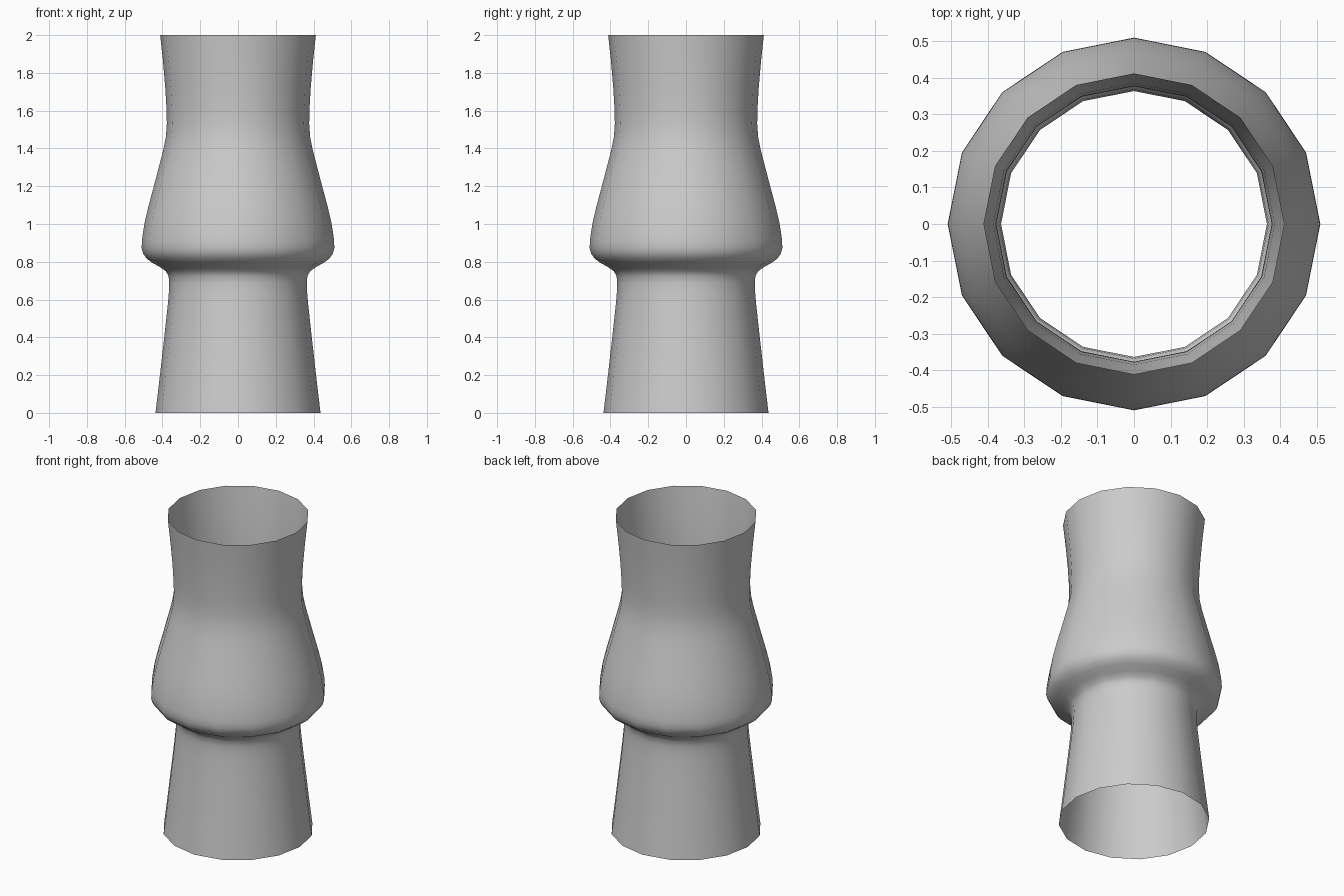
import bpy
import bmesh
from math import cos, sin, tau

SIDES = 16

# Tube profile: (radius, height) from the bottom rim to the top rim
PROFILE = [
    (0.437, 0.0), (0.419, 0.15), (0.402, 0.3), (0.385, 0.45), (0.371, 0.58),
    (0.365, 0.65), (0.364, 0.69), (0.368, 0.725), (0.382, 0.75),
    (0.413, 0.772), (0.455, 0.795), (0.485, 0.818), (0.502, 0.843),
    (0.510, 0.872), (0.509, 0.91), (0.502, 0.96), (0.492, 1.02),
    (0.470, 1.11), (0.443, 1.21), (0.417, 1.31), (0.396, 1.39),
    (0.382, 1.46), (0.377, 1.53), (0.378, 1.6), (0.385, 1.72),
    (0.397, 1.86), (0.412, 2.0),
]

# Open tube: one ring per profile point, bridged with quads
bm = bmesh.new()
rings = [[bm.verts.new((r * cos(tau * i / SIDES), r * sin(tau * i / SIDES), z))
          for i in range(SIDES)] for r, z in PROFILE]
for low, high in zip(rings, rings[1:]):
    for i in range(SIDES):
        j = (i + 1) % SIDES
        face = bm.faces.new((low[i], low[j], high[j], high[i]))
        face.smooth = True

mesh = bpy.data.meshes.new("flared_tube")
bm.to_mesh(mesh)
bm.free()
tube = bpy.data.objects.new("flared_tube", mesh)
bpy.context.collection.objects.link(tube)
